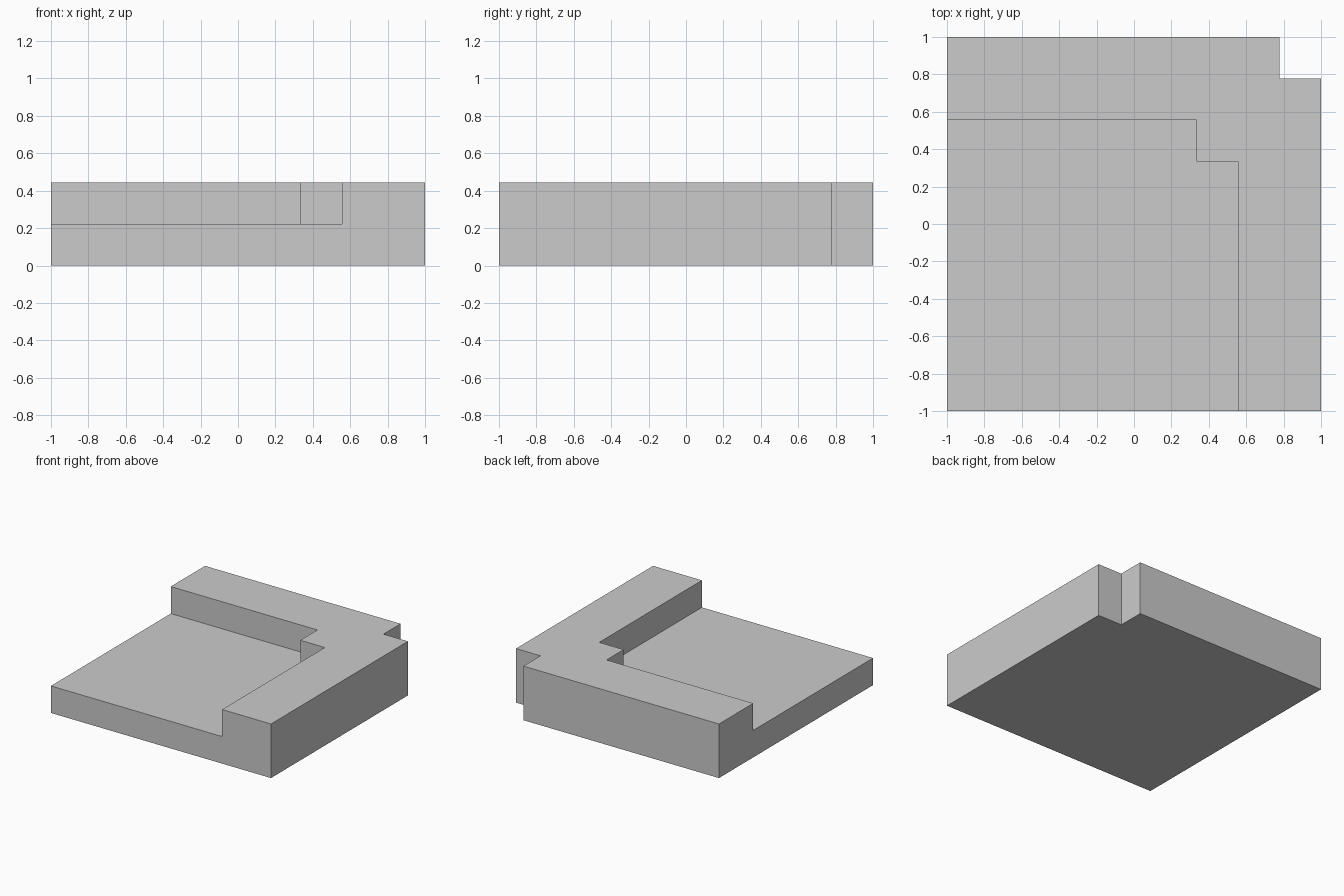
import bpy, bmesh

if "Cube" in bpy.data.objects:
    bpy.data.objects.remove(bpy.data.objects["Cube"])

U = 2 / 9          # grid step: the block is 9 x 9 x 2 steps
H = 2 * U


def prism(name, outline, z0, z1):
    """Closed solid from a counter-clockwise outline."""
    bm = bmesh.new()
    face = bm.faces.new([bm.verts.new((x, y, z0)) for x, y in outline])
    ext = bmesh.ops.extrude_face_region(bm, geom=[face], use_keep_orig=True)
    top = [v for v in ext["geom"] if isinstance(v, bmesh.types.BMVert)]
    bmesh.ops.translate(bm, verts=top, vec=(0, 0, z1 - z0))
    bmesh.ops.recalc_face_normals(bm, faces=bm.faces)
    mesh = bpy.data.meshes.new(name)
    bm.to_mesh(mesh)
    bm.free()
    obj = bpy.data.objects.new(name, mesh)
    bpy.context.collection.objects.link(obj)
    return obj


def notched_square(low, high):
    """Square with a one-step notch in its back right corner."""
    n = high - U
    return [(low, low), (high, low), (high, n), (n, n), (n, high), (low, high)]


# Full-height block with the notched outer corner
block = prism("corner_block", notched_square(-1, 1), 0, H)

# Recess open to the front and left, leaving an L-shaped raised rim
cutter = prism("recess_cutter", notched_square(-1.5, 1 - 2 * U), U, H + 0.5)
cutter.hide_render = True

cut = block.modifiers.new("recess", "BOOLEAN")
cut.operation = "DIFFERENCE"
cut.solver = "EXACT"
cut.object = cutter
bpy.context.view_layer.objects.active = block
block.select_set(True)
bpy.ops.object.modifier_apply(modifier=cut.name)
bpy.data.objects.remove(cutter, do_unlink=True)
